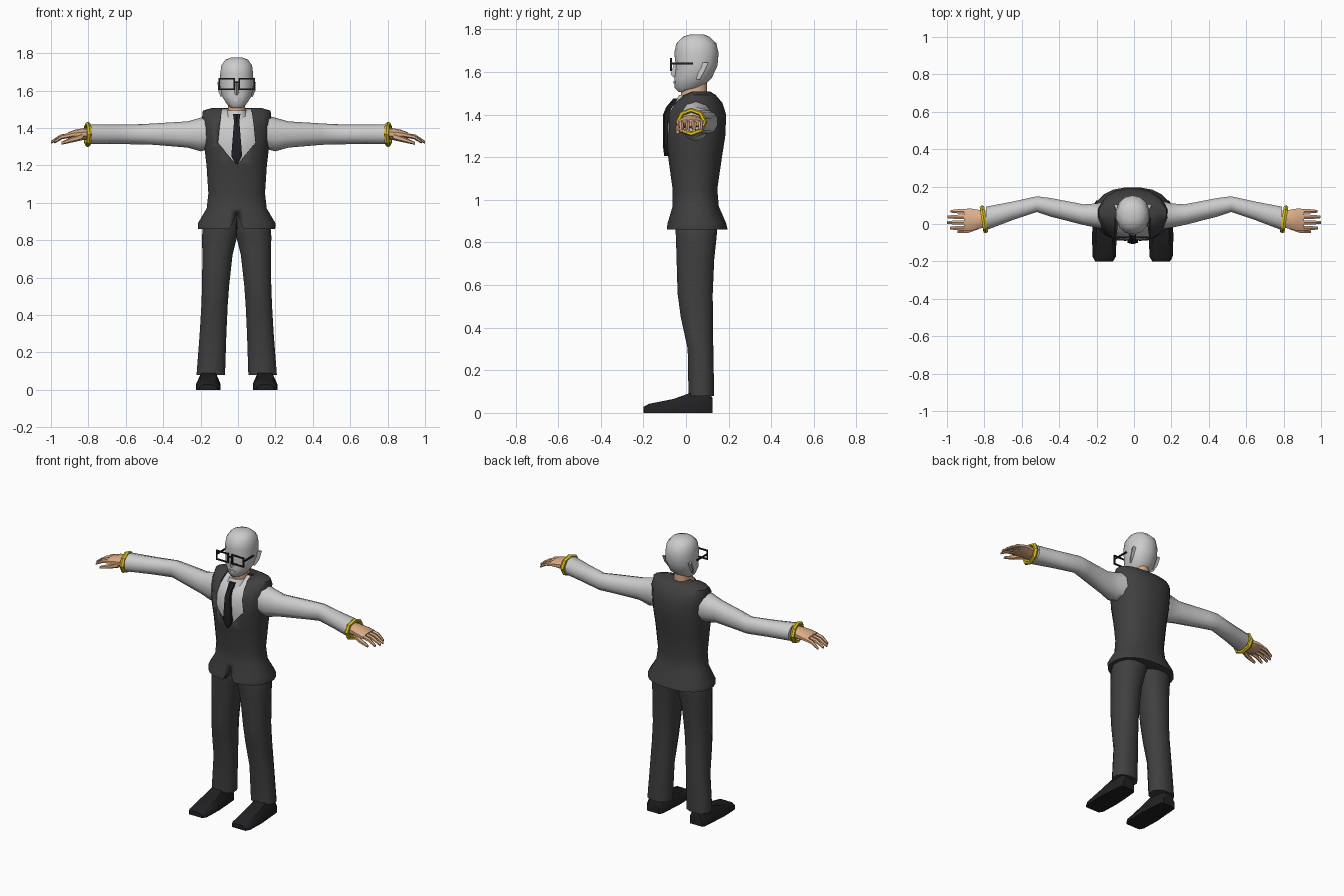
import bpy, bmesh, math
from mathutils import Vector, Matrix

CX = -0.007  # body centre line


def mat(name, rgb):
    m = bpy.data.materials.new(name)
    m.diffuse_color = (*rgb, 1)
    return m


DARK = mat("charcoal_cloth", (0.05, 0.05, 0.05))
BLACK = mat("black", (0.015, 0.015, 0.017))
SKIN = mat("skin", (0.72, 0.42, 0.24))
GOLD = mat("gold", (0.75, 0.55, 0.01))
LIGHT = mat("pale_grey", (0.55, 0.55, 0.55))


def finish(name, bm, m, angle=40):
    bmesh.ops.recalc_face_normals(bm, faces=bm.faces)
    me = bpy.data.meshes.new(name)
    bm.to_mesh(me)
    bm.free()
    me.materials.append(m)
    me.shade_smooth()
    me.set_sharp_from_angle(angle=math.radians(angle))
    ob = bpy.data.objects.new(name, me)
    bpy.context.collection.objects.link(ob)
    return ob


def loft(name, rings, m, s=1, cx=0.0, angle=40):
    """Skin closed rings of points; s = -1 mirrors in x."""
    bm = bmesh.new()
    vs = [[bm.verts.new((cx + s * p[0], p[1], p[2])) for p in r] for r in rings]
    n = len(rings[0])
    for a, b in zip(vs, vs[1:]):
        for i in range(n):
            j = (i + 1) % n
            bm.faces.new((a[i], a[j], b[j], b[i]))
    bm.faces.new(vs[0])
    bm.faces.new(vs[-1])
    return finish(name, bm, m, angle)


def unit(n, p):
    out = []
    for i in range(n):
        t = 2 * math.pi * (i + 0.5) / n
        c, d = math.cos(t), math.sin(t)
        out.append((math.copysign(abs(c) ** (2 / p), c), math.copysign(abs(d) ** (2 / p), d)))
    return out


def level(z, x0, x1, y0, y1, n=12, p=2.3):
    return [((x0 + x1) / 2 + u * (x1 - x0) / 2, (y0 + y1) / 2 + v * (y1 - y0) / 2, z)
            for u, v in unit(n, p)]


def across(x, y, z, ry, rz, n=10):
    return [(x, y + u * ry, z + v * rz) for u, v in unit(n, 2.1)]


def bar(name, a, b, m, w=0.004):
    lo = [min(p, q) - w for p, q in zip(a, b)]
    hi = [max(p, q) + w for p, q in zip(a, b)]
    bm = bmesh.new()
    bmesh.ops.create_cube(bm, size=1)
    for v in bm.verts:
        v.co = Vector([(l + h) / 2 + c * (h - l) for l, h, c in zip(lo, hi, v.co)])
    return finish(name, bm, m)


def cut(ob, outline, y0, y1):
    """Cut an xz outline through ob between y0 and y1."""
    c = loft("cutter", [[(x, y, z) for x, z in outline] for y in (y0, y1)], DARK, cx=CX)
    c.hide_render = True
    mod = ob.modifiers.new("cut", 'BOOLEAN')
    mod.object, mod.operation, mod.solver = c, 'DIFFERENCE', 'EXACT'
    dg = bpy.context.evaluated_depsgraph_get()
    me = bpy.data.meshes.new_from_object(ob.evaluated_get(dg))
    ob.modifiers.clear()
    ob.data = me
    bpy.data.objects.remove(c)


# Vest with V neck and hem notch, shirt front underneath
torso = [(0.86, -0.092, 0.197, 0.208), (0.89, -0.088, 0.19, 0.21), (0.97, -0.064, 0.155, 0.162),
         (1.05, -0.064, 0.148, 0.153), (1.2, -0.085, 0.17, 0.163), (1.3, -0.1, 0.186, 0.175),
         (1.4, -0.095, 0.19, 0.182), (1.455, -0.06, 0.172, 0.187), (1.492, -0.015, 0.14, 0.183),
         (1.508, 0.02, 0.115, 0.13)]
vest = loft("vest", [level(z, -w, w, a, b, 20) for z, a, b, w in torso], DARK, cx=CX)
cut(vest, [(0, 1.2), (0.1, 1.32), (0.09, 1.42), (0.07, 1.56), (-0.07, 1.56), (-0.09, 1.42), (-0.1, 1.32)],
    -0.3, 0.04)
cut(vest, [(0, 0.945), (0.045, 0.84), (-0.045, 0.84)], -0.3, -0.02)
loft("shirt_front", [level(z - 0.006, 0.012 - w, w - 0.012, a + 0.012, b - 0.012, 20)
                     for z, a, b, w in torso[4:]], LIGHT, cx=CX)
loft("shirt_collar", [level(1.44, -0.07, 0.07, -0.06, 0.11), level(1.492, -0.053, 0.053, -0.035, 0.1)],
     LIGHT, cx=CX)

# Tie
tie = [(1.475, 0.02, -0.052), (1.435, 0.014, -0.085), (1.4, 0.017, -0.1), (1.25, 0.029, -0.1),
       (1.205, 0.006, -0.094)]
loft("tie", [[(-w, y, z), (0, y - 0.008, z), (w, y, z), (w, y + 0.02, z), (-w, y + 0.02, z)]
             for z, w, y in tie], BLACK, cx=CX)

# Neck and head
loft("neck", [level(1.44, -0.05, 0.05, -0.03, 0.1), level(1.56, -0.045, 0.045, -0.02, 0.1)], SKIN, cx=CX)
skull = [(1.506, -0.035, 0.03, 0.028), (1.525, -0.053, 0.075, 0.052), (1.57, -0.055, 0.12, 0.081),
         (1.63, -0.048, 0.148, 0.092), (1.69, -0.055, 0.153, 0.09), (1.735, -0.045, 0.142, 0.084),
         (1.765, -0.015, 0.11, 0.062), (1.777, 0.02, 0.08, 0.03)]
loft("head", [level(z, -w, w, a, b, 14, 2.15) for z, a, b, w in skull], LIGHT, cx=CX)
loft("nose", [[(-w, -0.04, z), (0, y, z), (w, -0.04, z)]
              for z, w, y in ((1.575, 0.016, -0.058), (1.588, 0.018, -0.072), (1.645, 0.008, -0.054))],
     LIGHT, cx=CX)
loft("mouth", [level(1.545, -0.02, 0.02, -0.06, -0.03, 8), level(1.557, -0.022, 0.022, -0.06, -0.03, 8)],
     LIGHT, cx=CX)

# Glasses
bar("glasses_bridge", (CX - 0.012, -0.07, 1.645), (CX + 0.012, -0.07, 1.645), BLACK)

for s, side in ((1, "right"), (-1, "left")):
    for z in (1.608, 1.662):
        bar(f"glasses_rim_{side}", (CX + s * 0.014, -0.07, z), (CX + s * 0.094, -0.07, z), BLACK)
    for x in (0.014, 0.094):
        bar(f"glasses_upright_{side}", (CX + s * x, -0.07, 1.608), (CX + s * x, -0.07, 1.662), BLACK)
    bar(f"glasses_temple_{side}", (CX + s * 0.094, -0.07, 1.64), (CX + s * 0.094, 0.03, 1.64), BLACK)

    # Ear
    loft(f"ear_{side}", [[(0.08, y0, z), (x, y1, z), (0.08, y1, z)] for z, y0, y1, x in
                         ((1.565, 0.05, 0.065, 0.085), (1.6, 0.05, 0.085, 0.1), (1.645, 0.06, 0.105, 0.102))],
         LIGHT, s, CX)

    # Trouser leg
    leg = [(0.95, -0.02, 0.14, -0.05, 0.14), (0.87, -0.02, 0.184, -0.053, 0.15),
           (0.82, -0.005, 0.188, -0.05, 0.146), (0.72, 0.02, 0.186, -0.047, 0.135),
           (0.56, 0.038, 0.187, -0.042, 0.128), (0.45, 0.046, 0.191, -0.027, 0.128),
           (0.3, 0.053, 0.2, 0.006, 0.13), (0.08, 0.06, 0.217, 0.01, 0.134)]
    loft(f"trouser_leg_{side}", [level(*r) for r in leg], DARK, s, CX)

    # Shoe, sections from toe to heel
    shoe = [(-0.2, 0.105, 0.2, 0.028), (-0.175, 0.09, 0.214, 0.042), (-0.06, 0.086, 0.218, 0.065),
            (0.01, 0.09, 0.212, 0.09), (0.11, 0.098, 0.205, 0.09), (0.125, 0.11, 0.195, 0.07)]
    loft(f"shoe_{side}", [[(a, y, 0), (b, y, 0), (b, y, h * 0.45), (b - 0.022, y, h), (a + 0.022, y, h),
                           (a, y, h * 0.45)] for y, a, b, h in shoe], BLACK, s, CX)

    # Sleeve
    arm = [(0.12, 0.05, 1.385, 0.085, 0.09), (0.2, 0.045, 1.365, 0.068, 0.09),
           (0.27, 0.05, 1.365, 0.058, 0.07), (0.45, 0.09, 1.367, 0.052, 0.057),
           (0.52, 0.106, 1.366, 0.044, 0.054), (0.65, 0.07, 1.366, 0.052, 0.052),
           (0.79, 0.03, 1.366, 0.066, 0.053)]
    loft(f"sleeve_{side}", [across(*r) for r in arm], LIGHT, s)

    # Bangle: low-poly ring round the wrist
    bm = bmesh.new()
    N, K = 8, 6
    tilt = Matrix.Rotation(-s * 0.15, 3, 'Z')
    g = []
    for i in range(N):
        t = 2 * math.pi * i / N
        row = []
        for k in range(K):
            q = 2 * math.pi * k / K
            r = 1 + 0.2 * math.cos(q)
            p = tilt @ Vector((0.014 * math.sin(q), 0.063 * r * math.cos(t), 0.056 * r * math.sin(t)))
            row.append(bm.verts.new(p + Vector((s * 0.803, 0.025, 1.365))))
        g.append(row)
    for i in range(N):
        for k in range(K):
            a, b = g[i], g[(i + 1) % N]
            bm.faces.new((a[k], a[(k + 1) % K], b[(k + 1) % K], b[k]))
    finish(f"bangle_{side}", bm, GOLD)

    # Palm, fingers and thumb
    palm = [(0.77, 0.03, 1.367, 0.042, 0.032), (0.825, 0.025, 1.367, 0.052, 0.032),
            (0.87, 0.023, 1.365, 0.062, 0.026), (0.91, 0.022, 1.36, 0.062, 0.016)]
    loft(f"palm_{side}", [across(*r) for r in palm], SKIN, s)
    for k, (y, tip) in enumerate(((-0.022, 0.985), (0.008, 1.0), (0.038, 0.998), (0.068, 0.98))):
        mid = (0.9 + tip) / 2
        loft(f"finger_{k + 1}_{side}", [across(0.89, y, 1.362, 0.014, 0.013, 6),
                                        across(mid, y, 1.352, 0.013, 0.012, 6),
                                        across(tip, y, 1.324, 0.008, 0.007, 6)], SKIN, s)
    loft(f"thumb_{side}", [across(0.83, -0.01, 1.355, 0.02, 0.02, 6), across(0.885, -0.034, 1.338, 0.015, 0.015, 6),
                           across(0.945, -0.04, 1.318, 0.008, 0.008, 6)], SKIN, s)
